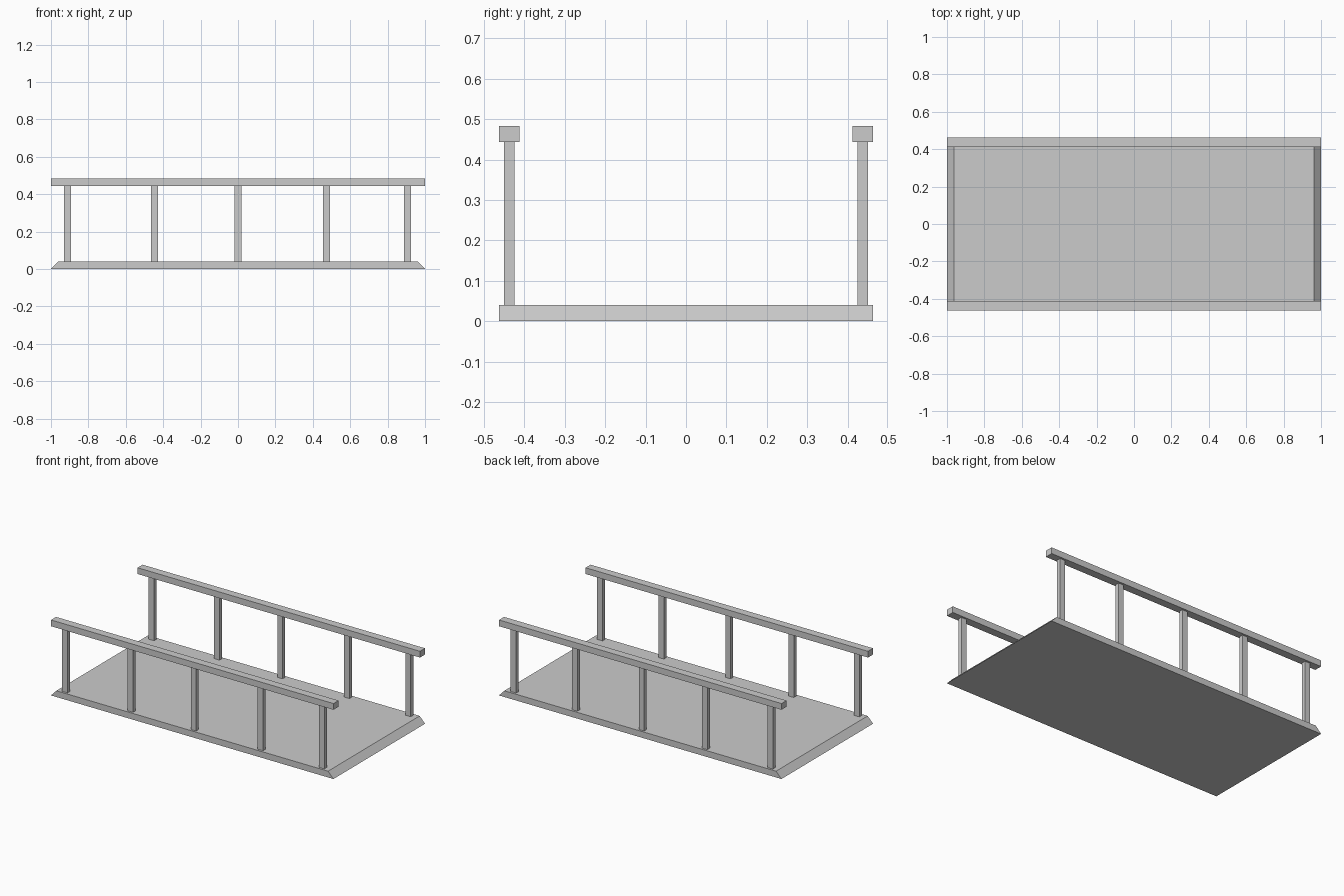
import bpy
import bmesh

cube = bpy.data.objects.get("Cube")
if cube:
    bpy.data.objects.remove(cube, do_unlink=True)

# Single grey finish
GREY = (0.6, 0.6, 0.6, 1.0)
grey = bpy.data.materials.new("grey")
grey.use_nodes = True
grey.diffuse_color = GREY
grey.node_tree.nodes["Principled BSDF"].inputs["Base Color"].default_value = GREY


def box(name, x, y, z, taper=0.0):
    """Box from (min, max) ranges; taper pulls the top ends in along x."""
    bm = bmesh.new()
    bmesh.ops.create_cube(bm, size=1)
    for v in bm.verts:
        top = v.co.z > 0
        inset = taper if top else 0.0
        v.co.x = x[1] - inset if v.co.x > 0 else x[0] + inset
        v.co.y = y[1] if v.co.y > 0 else y[0]
        v.co.z = z[1] if top else z[0]
    mesh = bpy.data.meshes.new(name)
    bm.to_mesh(mesh)
    bm.free()
    mesh.materials.append(grey)
    obj = bpy.data.objects.new(name, mesh)
    bpy.context.collection.objects.link(obj)
    return obj


DECK_TOP, RAIL_BOTTOM, RAIL_TOP = 0.04, 0.443, 0.483
HALF_WIDTH = 0.463
POST_X = (-0.911, -0.447, 0.0, 0.473, 0.907)
POST_HALF = 0.019

# Deck with sloped ends
box("deck", (-1, 1), (-HALF_WIDTH, HALF_WIDTH), (0, DECK_TOP), taper=0.038)

# Handrail and posts on each side
for side, sign in (("front", -1), ("back", 1)):
    rail_y = sorted((sign * 0.412, sign * HALF_WIDTH))
    post_y = sorted((sign * 0.424, sign * 0.45))
    box(side + "_handrail", (-1, 1), rail_y, (RAIL_BOTTOM, RAIL_TOP))
    for i, x in enumerate(POST_X, 1):
        box(f"{side}_post_{i}", (x - POST_HALF, x + POST_HALF),
            post_y, (DECK_TOP, RAIL_BOTTOM))
